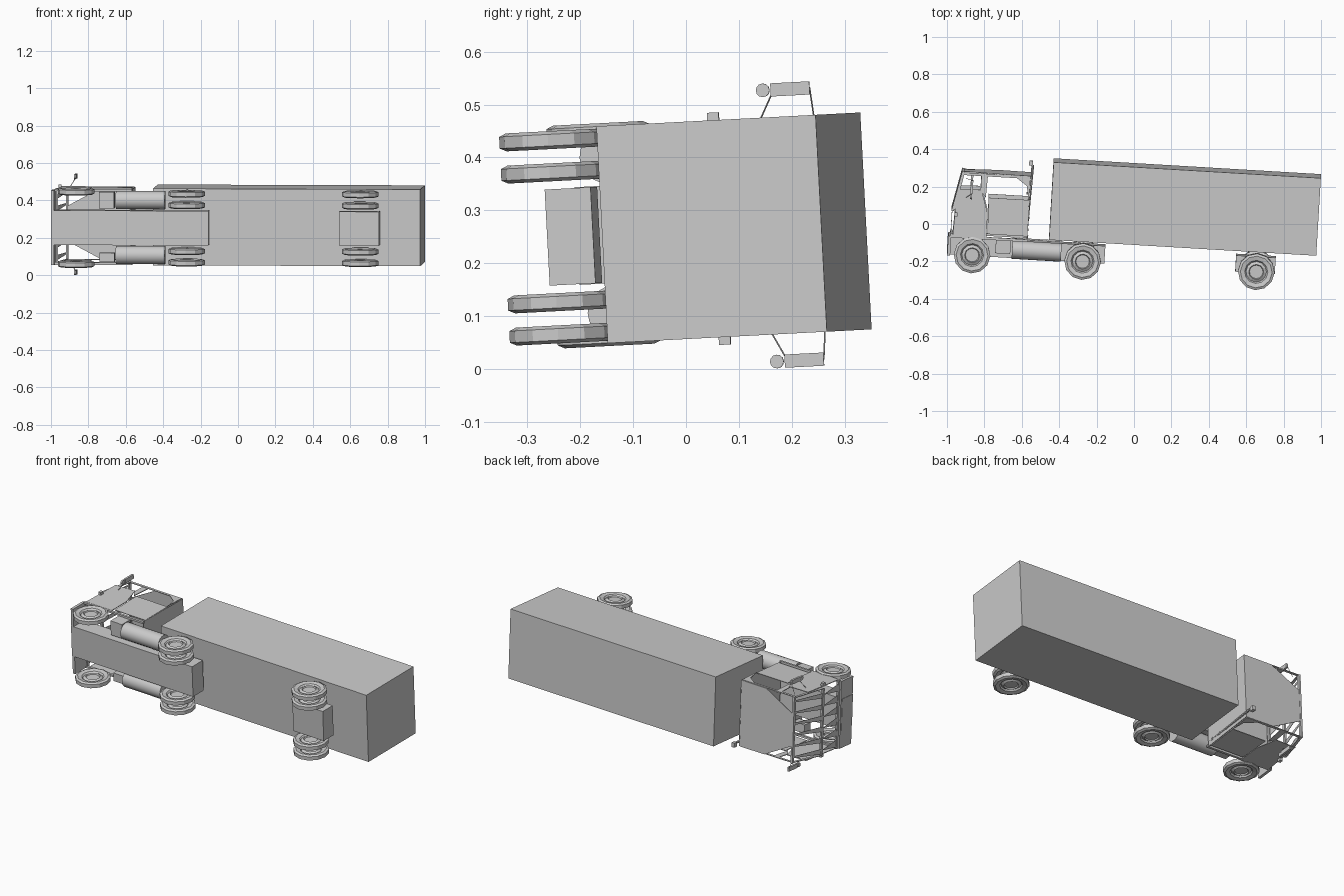
import bpy, bmesh, math
from mathutils import Matrix, Vector

if "Cube" in bpy.data.objects:
    bpy.data.objects.remove(bpy.data.objects["Cube"], do_unlink=True)

# Single flat grey
grey = bpy.data.materials.new("plain grey")
grey.use_nodes = True
COL = (0.6, 0.6, 0.6, 1)
grey.diffuse_color = COL
grey.node_tree.nodes["Principled BSDF"].inputs["Base Color"].default_value = COL

# The truck lies on its side: x = length, y = truck's up, z = truck's width, slightly tipped
TIP = (Matrix.Translation((0, 0, 0.262)) @ Matrix.Rotation(math.radians(3), 4, 'X')
       @ Matrix.Rotation(math.radians(-3.4), 4, 'Z'))


def finish(name, bm, normals=True, smooth=False):
    if normals:
        bmesh.ops.recalc_face_normals(bm, faces=bm.faces)
    bm.transform(TIP)
    me = bpy.data.meshes.new(name)
    bm.to_mesh(me)
    bm.free()
    me.materials.append(grey)
    ob = bpy.data.objects.new(name, me)
    bpy.context.collection.objects.link(ob)
    if smooth:
        bpy.ops.object.select_all(action='DESELECT')
        bpy.context.view_layer.objects.active = ob
        ob.select_set(True)
        bpy.ops.object.shade_smooth_by_angle(angle=math.radians(40))
    return ob


def box(name, x, y, z):
    bm = bmesh.new()
    bmesh.ops.create_cube(bm, size=1)
    lo, hi = Vector((x[0], y[0], z[0])), Vector((x[1], y[1], z[1]))
    bmesh.ops.scale(bm, vec=hi - lo, verts=bm.verts)
    bmesh.ops.translate(bm, vec=(lo + hi) / 2, verts=bm.verts)
    return finish(name, bm)


def rod(name, a, b, r, sides=6, smooth=False):
    a, b = Vector(a), Vector(b)
    bm = bmesh.new()
    bmesh.ops.create_cone(bm, cap_ends=True, segments=sides, radius1=r, radius2=r, depth=(b - a).length)
    turn = (b - a).to_track_quat('Z', 'Y').to_matrix().to_4x4()
    bm.transform(Matrix.Translation((a + b) / 2) @ turn)
    return finish(name, bm, smooth=smooth)


def sheets(name, polys, thick=0.004):
    """Thin panels, one per outline."""
    bm = bmesh.new()
    for p in polys:
        bm.faces.new([bm.verts.new(c) for c in p])
    bmesh.ops.recalc_face_normals(bm, faces=bm.faces)
    bmesh.ops.solidify(bm, geom=bm.faces[:], thickness=thick)
    return finish(name, bm)


def wheel(name, x, z, r=0.098):
    bm = bmesh.new()
    prof = [(0.0, 0.006), (0.036, 0.006), (0.04, 0.013), (0.055, 0.004), (0.062, 0.012), (0.085, 0.017),
            (r, 0.011), (r, -0.011), (0.085, -0.017), (0.062, -0.012), (0.055, -0.004),
            (0.04, -0.013), (0.036, -0.006), (0.0, -0.006)]
    vs = [bm.verts.new((p, 0, w)) for p, w in prof]
    es = [bm.edges.new(pair) for pair in zip(vs, vs[1:])]
    bmesh.ops.spin(bm, geom=vs + es, axis=(0, 0, 1), cent=(0, 0, 0), angle=math.tau, steps=12)
    bmesh.ops.remove_doubles(bm, verts=bm.verts, dist=0.0005)
    bmesh.ops.translate(bm, vec=(x, -0.207, z), verts=bm.verts)
    return finish(name, bm)


# Trailer, its rear axle block and the tractor chassis
box("trailer_body", (-0.449, 0.982), (-0.101, 0.315), (-0.2055, 0.2055))
box("rear_axle_block", (0.555, 0.767), (-0.218, -0.131), (-0.091, 0.091))
box("chassis", (-0.99, -0.146), (-0.216, -0.122), (-0.0925, 0.0925))

for s, side in ((1, "left"), (-1, "right")):
    # Wheels: one steering wheel, then twin wheels on both rear axles
    wheel("steer_wheel_" + side, -0.855, s * 0.194)
    for axle, x in (("drive", -0.263), ("trailer", 0.667)):
        wheel(f"{axle}_outer_wheel_{side}", x, s * 0.184)
        wheel(f"{axle}_inner_wheel_{side}", x, s * 0.123)

    # Fuel tank
    rod("fuel_tank_" + side, (-0.643, -0.168, s * 0.147), (-0.38, -0.168, s * 0.147), 0.049, 20, True)

    # Cab side: door panel, rear quarter panel, pillars and window corners
    a, b = s * 0.2, s * 0.194
    sheets("cab_side_" + side, [
        [(-0.965, -0.11, a), (-0.785, -0.11, a), (-0.785, 0.02, a), (-0.825, 0.145, a), (-0.955, 0.14, a)],
        [(-0.78, -0.09, a), (-0.568, -0.09, a), (-0.568, 0.105, a), (-0.785, 0.105, a)],
        [(-0.978, 0.03, a), (-0.96, 0.03, a), (-0.92, 0.232, b), (-0.935, 0.232, b)],
        [(-0.83, 0.14, a), (-0.80, 0.105, a), (-0.795, 0.232, b), (-0.83, 0.232, b)],
        [(-0.568, 0.10, a), (-0.568, 0.232, b), (-0.66, 0.232, b), (-0.585, 0.18, b)],
        [(-0.935, 0.232, b), (-0.568, 0.232, b), (-0.568, 0.218, b), (-0.93, 0.218, b)],
    ])
    # Lower sill
    box("cab_sill_" + side, (-0.975, -0.56), (-0.12, -0.106), (s * 0.197 - 0.006, s * 0.197 + 0.006))

    # Mirrors with arms
    m = s * 0.257
    box("main_mirror_" + side, (-0.884, -0.872), (0.122, 0.196), (m - 0.0125, m + 0.0125))
    rod("round_mirror_" + side, (-0.884, 0.107, m), (-0.874, 0.107, m), 0.013, 12)
    rod("upper_mirror_arm_" + side, (-0.878, 0.196, m), (-0.91, 0.20, s * 0.195), 0.0015)
    rod("lower_mirror_arm_" + side, (-0.878, 0.122, s * 0.246), (-0.91, 0.095, s * 0.197), 0.0015)
    # Side lamp
    z = s * 0.21
    box("side_lamp_" + side, (-0.962, -0.945), (-0.005, 0.017), (z - 0.01, z + 0.01))

# Boxes ahead of the tanks
box("battery_box", (-0.732, -0.652), (-0.19, -0.115), (0.103, 0.19))
box("air_box", (-0.732, -0.652), (-0.18, -0.125), (-0.185, -0.135))

# Cab rear wall, roof and bumper
sheets("cab_rear_wall", [[(-0.566, -0.11, -0.2), (-0.566, -0.11, 0.2), (-0.562, 0.235, 0.195), (-0.562, 0.235, -0.195)]])
sheets("cab_roof", [[(-0.562, 0.234, -0.195), (-0.562, 0.234, 0.195), (-0.74, 0.236, 0.195),
                     (-0.935, 0.234, 0.09), (-0.935, 0.234, -0.09), (-0.74, 0.236, -0.195)]])
box("front_bumper", (-0.988, -0.972), (-0.216, -0.112), (-0.2, 0.2))

# Cab front: cross rails with slanted windscreen and grille strips
rails = [(-0.978, -0.105), (-0.978, 0.03), (-0.935, 0.228)]
for i, (x, y) in enumerate(rails):
    box(f"front_rail_{i + 1}", (x, x + 0.012), (y - 0.008, y + 0.008), (-0.197, 0.197))
strips = []
for i in range(6):
    z = -0.19 + i * 0.066
    strips.append([(-0.976, -0.105, z), (-0.976, -0.105, z + 0.045), (-0.976, 0.03, z + 0.02)])
    strips.append([(-0.976, 0.03, z), (-0.976, 0.03, z + 0.03), (-0.933, 0.23, z + 0.035), (-0.933, 0.23, z + 0.025)])
sheets("cab_front_strips", strips, 0.002)

# Exhaust stack behind the cab
rod("exhaust_stack", (-0.572, -0.10, -0.17), (-0.558, 0.275, -0.17), 0.007, 8)
box("exhaust_tip", (-0.578, -0.558), (0.272, 0.297), (-0.183, -0.157))
for i in range(5):
    y = -0.08 + i * 0.065
    rod(f"stack_clamp_{i + 1}", (-0.571, y, -0.17), (-0.571, y + 0.012, -0.17), 0.011, 8)
